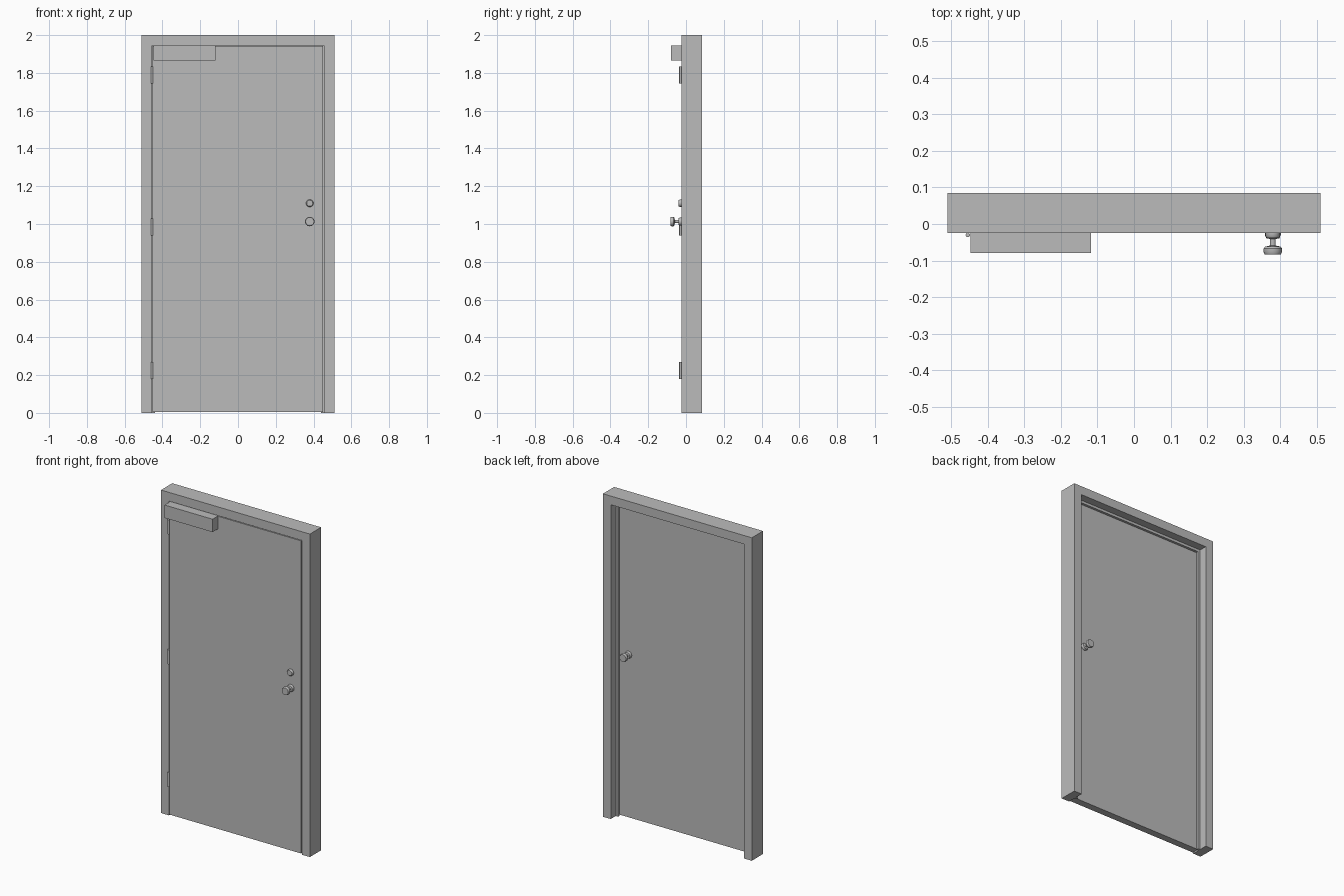
import bpy, bmesh, math
from mathutils import Matrix

if "Cube" in bpy.data.objects:
    bpy.data.objects.remove(bpy.data.objects["Cube"])

grey = bpy.data.materials.new("painted_grey")
grey.diffuse_color = (0.5, 0.5, 0.5, 1)
grey.use_nodes = True
grey.node_tree.nodes["Principled BSDF"].inputs["Base Color"].default_value = grey.diffuse_color


def finish(name, bm, smooth=False):
    bmesh.ops.recalc_face_normals(bm, faces=bm.faces)
    me = bpy.data.meshes.new(name)
    bm.to_mesh(me)
    bm.free()
    me.materials.append(grey)
    ob = bpy.data.objects.new(name, me)
    bpy.context.collection.objects.link(ob)
    if smooth:
        bpy.ops.object.select_all(action='DESELECT')
        ob.select_set(True)
        bpy.context.view_layer.objects.active = ob
        bpy.ops.object.shade_smooth_by_angle(angle=math.radians(35))
    return ob


def box(name, x0, x1, y0, y1, z0, z1):
    bm = bmesh.new()
    mid = ((x0 + x1) / 2, (y0 + y1) / 2, (z0 + z1) / 2)
    bmesh.ops.create_cube(bm, size=1, matrix=Matrix.Translation(mid)
                          @ Matrix.Diagonal((x1 - x0, y1 - y0, z1 - z0, 1)))
    return finish(name, bm)


def turned(name, profile, x, z, y_face, side, n=24):
    """Revolve (radius, distance from face) about an axis along y."""
    bm = bmesh.new()
    rings = [[bm.verts.new((x + r * math.cos(2 * math.pi * i / n),
                            y_face + side * d,
                            z + r * math.sin(2 * math.pi * i / n)))
              for i in range(n)] for r, d in profile]
    for a, b in zip(rings, rings[1:]):
        for i in range(n):
            j = (i + 1) % n
            bm.faces.new((a[i], a[j], b[j], b[i]))
    bm.faces.new(rings[0])
    bm.faces.new(rings[-1])
    return finish(name, bm, True)


# Door frame: double-rabbeted section mitred around both jambs and the head
FRONT, BACK = -0.025, 0.085
DOOR_BACK = 0.019
section = [(0, FRONT), (0.054, FRONT), (0.054, 0.021), (0.07, 0.021),
           (0.07, 0.036), (0.054, 0.036), (0.054, BACK), (0, BACK)]
bm = bmesh.new()
stations = []
for side, top in ((-1, False), (-1, True), (1, True), (1, False)):
    stations.append([bm.verts.new((side * (0.51 - d), y, 2 - d if top else 0))
                     for d, y in section])
for a, b in zip(stations, stations[1:]):
    for i in range(len(section)):
        j = (i + 1) % len(section)
        bm.faces.new((a[i], a[j], b[j], b[i]))
bm.faces.new(stations[0])
bm.faces.new(stations[-1])
finish("door_frame", bm)

# Door leaf
box("door_leaf", -0.453, 0.45, FRONT, DOOR_BACK, 0.006, 1.942)

# Closer housing
box("door_closer", -0.447, -0.118, -0.08, FRONT, 1.865, 1.945)

# Hinge knuckles
for k, z in enumerate((0.225, 0.985, 1.79)):
    bm = bmesh.new()
    bmesh.ops.create_cone(bm, cap_ends=True, segments=12, radius1=0.006,
                          radius2=0.006, depth=0.09,
                          matrix=Matrix.Translation((-0.455, -0.03, z)))
    finish(f"hinge_{k + 1}", bm, True)

# Knobs on both faces
knob = [(0.022, 0), (0.022, 0.004), (0.018, 0.014), (0.008, 0.016),
        (0.008, 0.034), (0.021, 0.037), (0.025, 0.042), (0.025, 0.052),
        (0.022, 0.058)]
turned("front_knob", knob, 0.38, 1.013, FRONT, -1)
turned("back_knob", knob, 0.38, 1.013, DOOR_BACK, 1)

# Deadbolt cylinder and key slot bar
turned("deadbolt", [(0.02, 0), (0.02, 0.008), (0.016, 0.014)], 0.38, 1.11, FRONT, -1)
